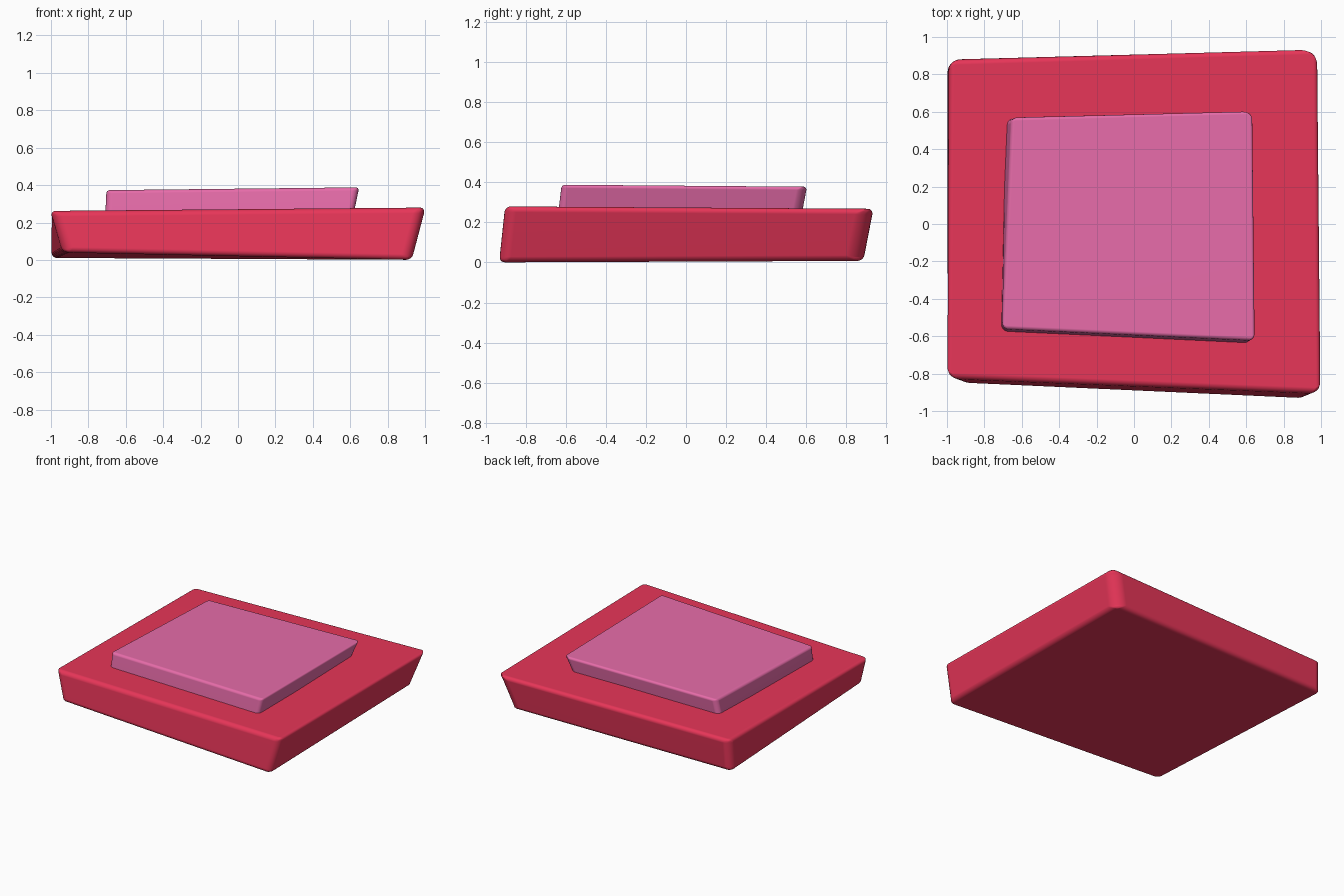
import bpy

if "Cube" in bpy.data.objects:
    bpy.data.objects.remove(bpy.data.objects["Cube"])


def skewed_slab(name, bottom, top, color, corners, rim):
    """Rounded, slightly warped slab from four bottom and four top corners (FL, FR, BR, BL)."""
    faces = [(3, 2, 1, 0), (4, 5, 6, 7)]
    faces += [(i, (i + 1) % 4, (i + 1) % 4 + 4, i + 4) for i in range(4)]
    mesh = bpy.data.meshes.new(name)
    mesh.from_pydata(bottom + top, [], faces)
    obj = bpy.data.objects.new(name, mesh)
    bpy.context.collection.objects.link(obj)

    # upright corners get a wider rounding than the rims
    widest = max(corners)
    weights = mesh.attributes.new("bevel_weight_edge", 'FLOAT', 'EDGE')
    for edge in mesh.edges:
        a, b = edge.vertices
        width = corners[min(a, b)] if abs(a - b) == 4 else rim
        weights.data[edge.index].value = width / widest
    bevel = obj.modifiers.new("rounding", 'BEVEL')
    bevel.limit_method = 'WEIGHT'
    bevel.width = widest
    bevel.segments = 6

    mat = bpy.data.materials.new(name + "_colour")
    mat.diffuse_color = color
    mat.use_nodes = True
    mat.node_tree.nodes["Principled BSDF"].inputs["Base Color"].default_value = mat.diffuse_color
    mesh.materials.append(mat)
    for poly in mesh.polygons:
        poly.use_smooth = True
    normals = obj.modifiers.new("normals", 'WEIGHTED_NORMAL')
    normals.keep_sharp = True
    return obj


# large red base slab
skewed_slab(
    "base_slab",
    [(-0.935, -0.85, 0.04), (0.93, -0.935, 0.0), (0.90, 0.885, 0.008), (-1.0, 0.87, 0.01)],
    [(-1.005, -0.825, 0.262), (1.003, -0.905, 0.28), (0.987, 0.938, 0.268), (-0.99, 0.88, 0.256)],
    (0.80, 0.036, 0.098, 1), [0.06, 0.06, 0.09, 0.06], 0.03)

# smaller pink slab, sunk a little into the base
skewed_slab(
    "top_slab",
    [(-0.712, -0.58, 0.20), (0.61, -0.645, 0.20), (0.57, 0.57, 0.20), (-0.69, 0.56, 0.20)],
    [(-0.705, -0.56, 0.373), (0.648, -0.622, 0.388), (0.637, 0.605, 0.378), (-0.655, 0.57, 0.366)],
    (0.80, 0.15, 0.40, 1), [0.035, 0.035, 0.05, 0.035], 0.018)
